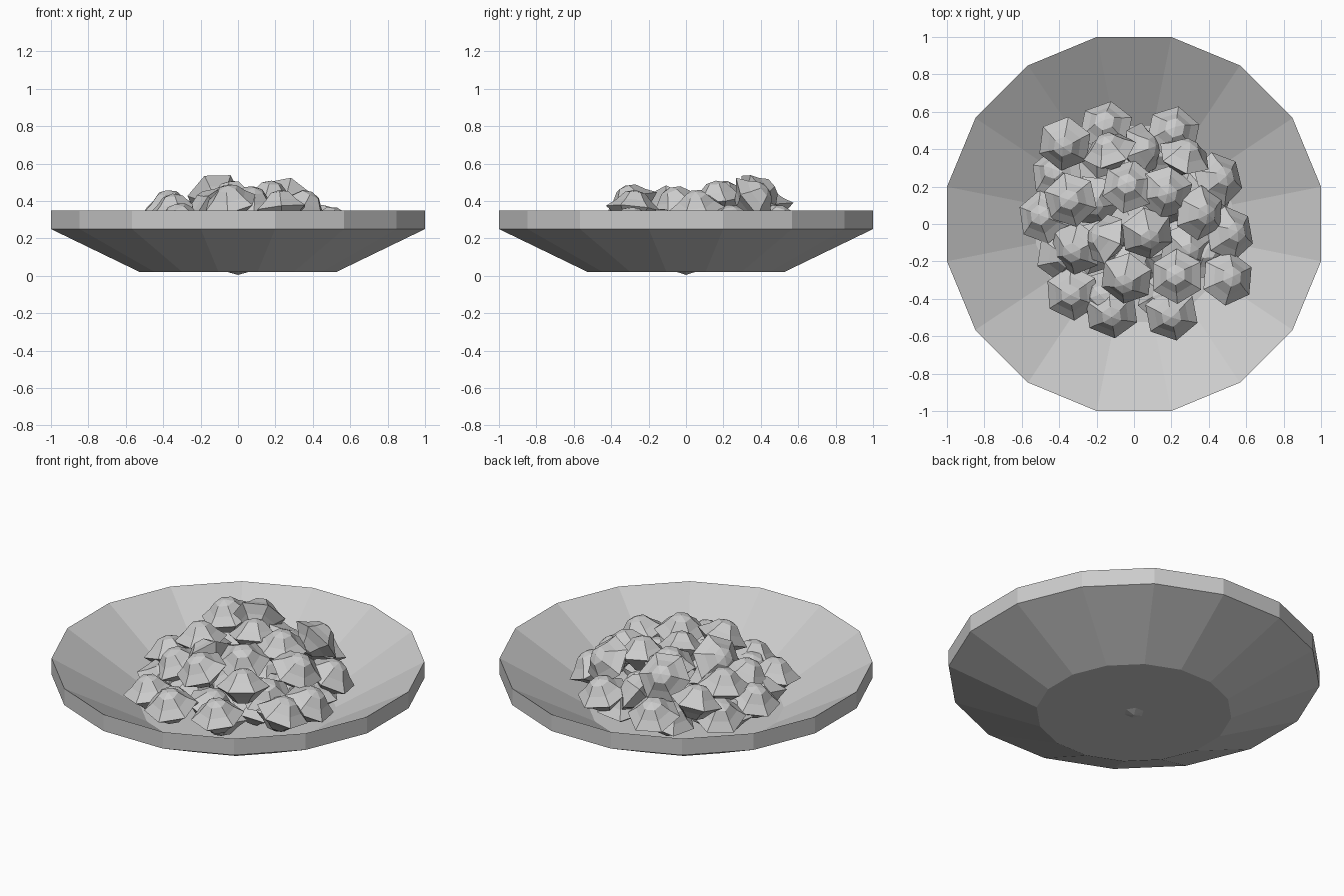
import bpy, math, random
from mathutils import Vector, Quaternion

if "Cube" in bpy.data.objects:
    bpy.data.objects.remove(bpy.data.objects["Cube"])

random.seed(4)


def lathe(name, profile, sides, start=0.0):
    """Spin (radius, z) points about z; radius 0 makes a pole."""
    verts, faces, rings = [], [], []
    for r, z in profile:
        n = 1 if r == 0 else sides
        rings.append(list(range(len(verts), len(verts) + n)))
        for i in range(n):
            a = start + math.tau * i / sides
            verts.append((r * math.cos(a), r * math.sin(a), z))
    for a, b in zip(rings, rings[1:]):
        for i in range(sides):
            j = (i + 1) % sides
            if len(a) == 1:
                faces.append((a[0], b[j], b[i]))
            elif len(b) == 1:
                faces.append((a[i], a[j], b[0]))
            else:
                faces.append((a[i], a[j], b[j], b[i]))
    mesh = bpy.data.meshes.new(name)
    mesh.from_pydata(verts, [], faces)
    mesh.update()
    return mesh


def place(name, mesh, loc=(0, 0, 0), normal=(0, 0, 1), spin=0.0):
    ob = bpy.data.objects.new(name, mesh)
    ob.rotation_mode = 'QUATERNION'
    tilt = Vector((0, 0, 1)).rotation_difference(Vector(normal).normalized())
    ob.rotation_quaternion = tilt @ Quaternion((0, 0, 1), spin)
    ob.location = loc
    bpy.context.collection.objects.link(ob)
    return ob


# Sixteen-sided bowl with a straight outer lip, flats facing the axes
k = 1 / math.cos(math.pi / 16)
bowl = lathe("bowl", [(0, 0.02), (0.525 * k, 0.02), (k, 0.25), (k, 0.35),
                      (0.525 * k, 0.07), (0, 0.07)], 16, math.pi / 16)
place("bowl", bowl)

# Six-sided snack piece: two domes joined by a thin flange
half = [(0.055, 0.085), (0.097, 0.04)]
piece = lathe("snack", [(0, -0.1)] + [(r, -z) for r, z in half] + [(0.148, 0)]
              + half[::-1] + [(0, 0.1)], 6)

# Upper layer: x, y, z and sideways lean of the upward axis
upper = [
    (-0.37, 0.43, 0.36, -0.1, -0.2), (-0.13, 0.39, 0.43, -0.5, 1.4),
    (0.27, 0.36, 0.41, 0.5, 1.3), (-0.03, 0.20, 0.41, -0.1, 0.2),
    (0.17, 0.17, 0.41, 0.1, -0.1), (0.35, 0.06, 0.36, 0.5, -0.1),
    (-0.34, 0.13, 0.34, -0.1, 0.0), (-0.15, -0.08, 0.36, -1.4, 0.6),
    (0.07, -0.05, 0.38, 0.2, -0.4), (-0.04, -0.29, 0.39, -0.2, -0.4),
    (0.23, -0.28, 0.36, -0.1, 0.1), (-0.31, -0.13, 0.29, -0.3, -0.3),
]
# Outer edge of the pile
outer = [
    (-0.15, 0.52, 0.26, -0.1, 0.4), (0.21, 0.49, 0.28, 0.1, 0.3),
    (0.04, 0.40, 0.30, 1.3, 0.3), (0.45, 0.24, 0.28, 0.5, 0.2),
    (0.51, -0.05, 0.24, 0.5, 0.1), (-0.48, 0.04, 0.25, -0.3, 0.1),
    (-0.41, 0.27, 0.23, -0.3, 0.3), (0.28, -0.13, 0.26, 0.2, -0.3),
    (0.50, -0.29, 0.27, 0.3, 0.1), (-0.33, -0.37, 0.21, -0.1, -0.1),
    (-0.12, -0.47, 0.22, 0.0, -0.3), (0.20, -0.48, 0.25, 0.0, -0.2),
]
for i, (x, y, z, nx, ny) in enumerate(upper + outer):
    place(f"snack_{i + 1}", piece, (x, y, z), (nx, ny, 1),
          math.radians(random.uniform(15, 45)))

# Hidden lower layer: one piece in the centre and two rings on the floor
place("snack_centre", piece, (0, 0, 0.105))
for count, radius, z in ((6, 0.25, 0.17), (8, 0.42, 0.19)):
    for i in range(count):
        a = math.tau * (i + 0.5) / count
        lean = (random.uniform(-.4, .4), random.uniform(-.4, .4), 1)
        place(f"snack_low_{count}_{i}", piece,
              (radius * math.cos(a), radius * math.sin(a), z), lean,
              random.uniform(0, 1))
